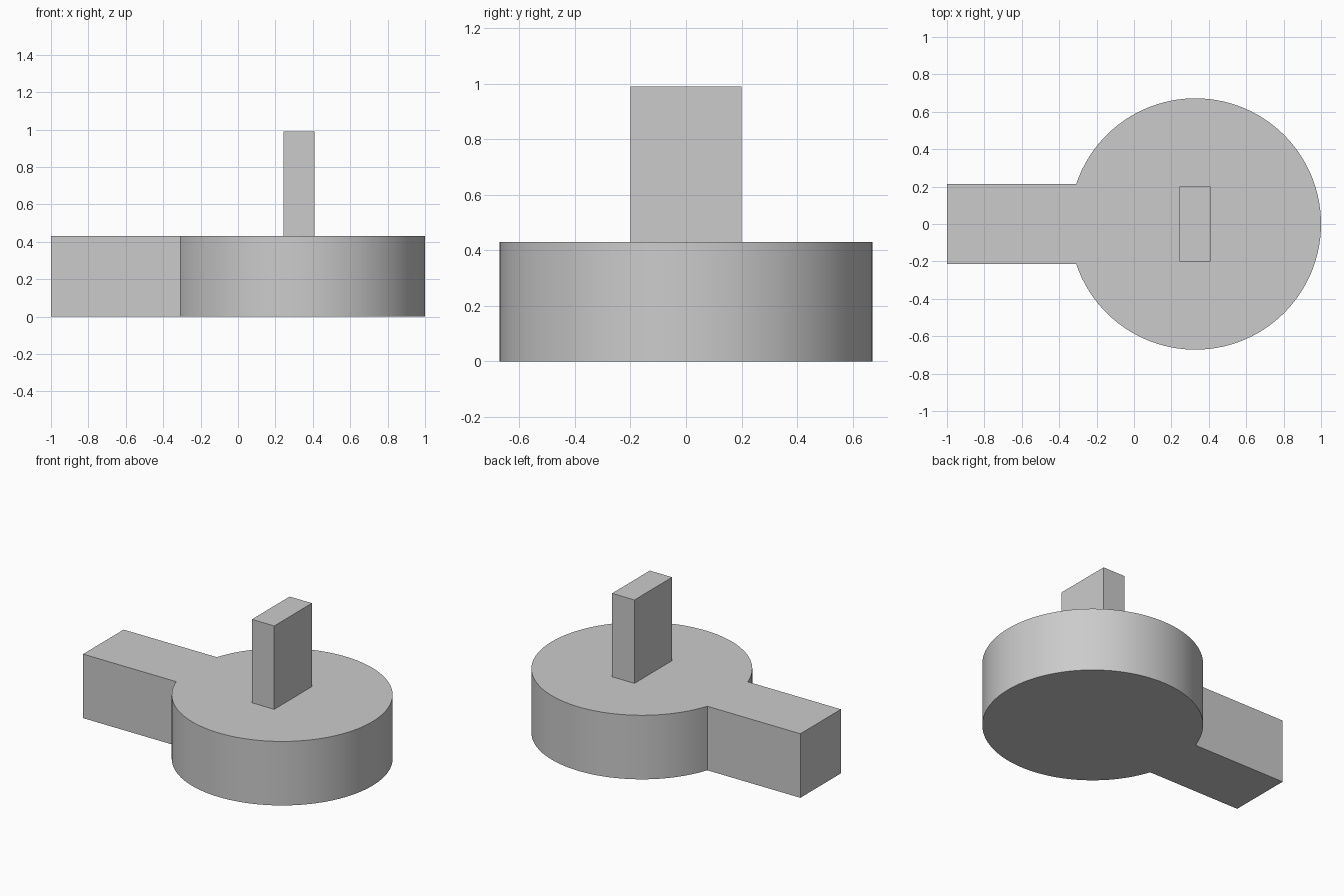
import bpy
import bmesh
from math import asin, cos, sin, pi

cube = bpy.data.objects.get("Cube")
if cube:
    bpy.data.objects.remove(cube, do_unlink=True)

RADIUS, CENTRE_X, ARM_HALF, BASE_TOP = 0.672, 0.328, 0.215, 0.43
TAB_HALF_X, TAB_HALF_Y, TAB_TOP = 0.083, 0.2, 0.99
SEGMENTS = 96

grey = bpy.data.materials.new("plain grey")
grey.use_nodes = True
colour = (0.6, 0.6, 0.6, 1)
grey.diffuse_color = colour
grey.node_tree.nodes["Principled BSDF"].inputs["Base Color"].default_value = colour


def extrude_outline(name, outline, bottom, top):
    """Solid made by raising a flat outline from bottom to top."""
    bm = bmesh.new()
    face = bm.faces.new([bm.verts.new((x, y, bottom)) for x, y in outline])
    raised = bmesh.ops.extrude_face_region(bm, geom=[face], use_keep_orig=True)
    verts = [v for v in raised["geom"] if isinstance(v, bmesh.types.BMVert)]
    bmesh.ops.translate(bm, vec=(0, 0, top - bottom), verts=verts)
    bmesh.ops.recalc_face_normals(bm, faces=bm.faces)
    mesh = bpy.data.meshes.new(name)
    bm.to_mesh(mesh)
    bm.free()
    mesh.materials.append(grey)
    obj = bpy.data.objects.new(name, mesh)
    bpy.context.collection.objects.link(obj)
    return obj


# Round base with its side arm, as one keyhole-shaped solid
reach = pi - asin(ARM_HALF / RADIUS)
angles = [-reach + 2 * reach * i / SEGMENTS for i in range(SEGMENTS + 1)]
outline = [(CENTRE_X + RADIUS * cos(a), RADIUS * sin(a)) for a in angles]
outline += [(-1, ARM_HALF), (-1, -ARM_HALF)]
base = extrude_outline("round_base_with_arm", outline, 0, BASE_TOP)
bpy.ops.object.select_all(action="DESELECT")
base.select_set(True)
bpy.context.view_layer.objects.active = base
bpy.ops.object.shade_smooth_by_angle(angle=pi / 6)

# Upright tab standing on the centre of the base
corners = [(-1, -1), (1, -1), (1, 1), (-1, 1)]
tab = [(CENTRE_X - 0.002 + TAB_HALF_X * x, TAB_HALF_Y * y) for x, y in corners]
extrude_outline("upright_tab", tab, BASE_TOP, TAB_TOP)
